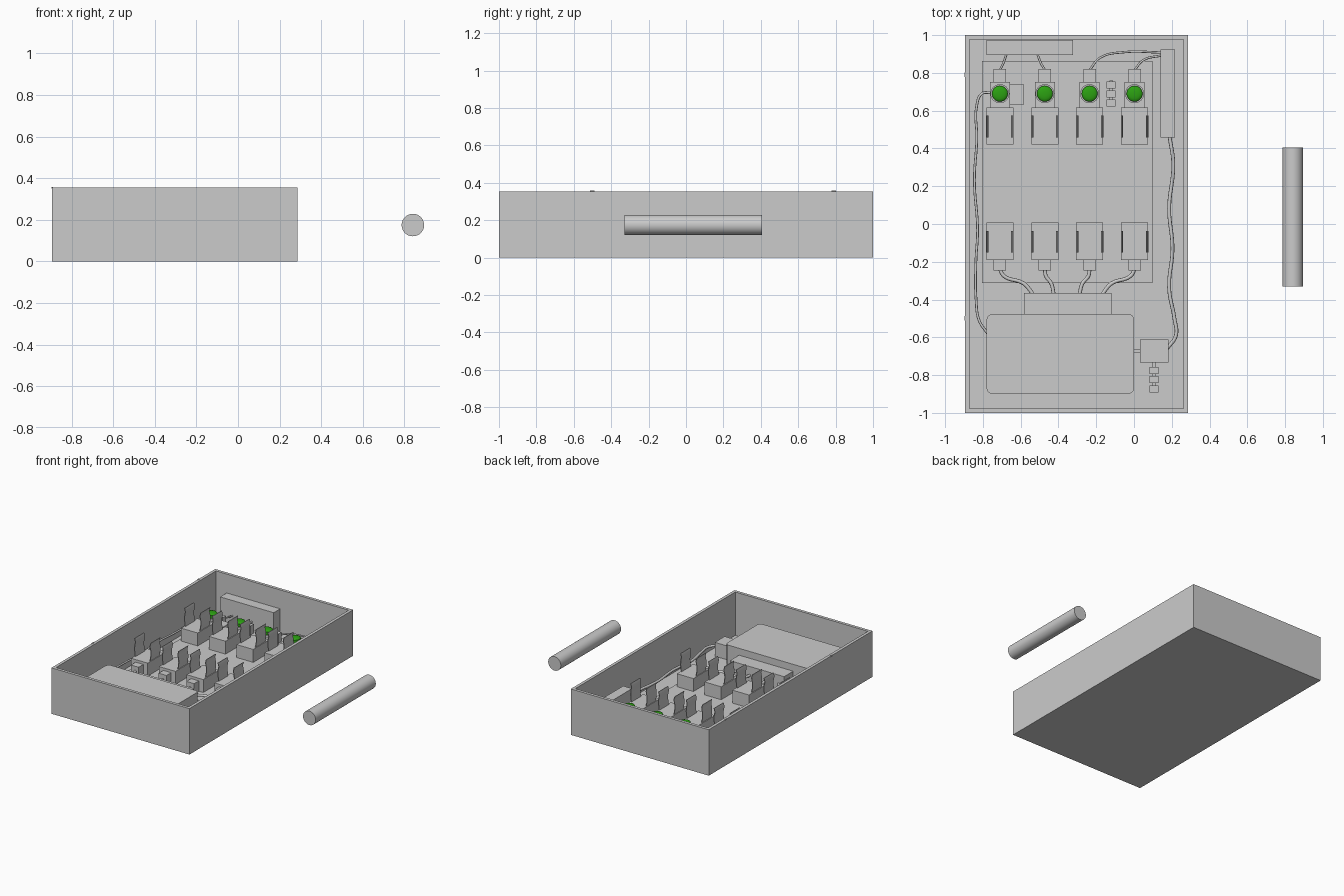
import bpy, bmesh, math
from mathutils import Vector

if "Cube" in bpy.data.objects:
    bpy.data.objects.remove(bpy.data.objects["Cube"])


def make(name, bm, smooth=False):
    bmesh.ops.recalc_face_normals(bm, faces=bm.faces)
    me = bpy.data.meshes.new(name)
    bm.to_mesh(me)
    bm.free()
    ob = bpy.data.objects.new(name, me)
    bpy.context.collection.objects.link(ob)
    if smooth:
        bpy.ops.object.select_all(action='DESELECT')
        ob.select_set(True)
        bpy.context.view_layer.objects.active = ob
        bpy.ops.object.shade_smooth_by_angle(angle=math.radians(35))
    return ob


def box(name, x0, x1, y0, y1, z0, z1, round_corners=0):
    bm = bmesh.new()
    bmesh.ops.create_cube(bm, size=1)
    for v in bm.verts:
        v.co = ((x0 + x1) / 2 + v.co.x * (x1 - x0),
                (y0 + y1) / 2 + v.co.y * (y1 - y0),
                (z0 + z1) / 2 + v.co.z * (z1 - z0))
    if round_corners:
        upright = [e for e in bm.edges
                   if abs(e.verts[0].co.z - e.verts[1].co.z) > 0.01]
        bmesh.ops.bevel(bm, geom=upright, offset=round_corners, segments=6,
                        affect='EDGES', profile=0.5)
    return make(name, bm, bool(round_corners))


def lathe(name, profile, center, axis='Z', seg=32):
    """Turn (radius, height) rings into a closed solid."""
    bm = bmesh.new()
    rings = []
    for r, h in profile:
        ring = []
        for i in range(seg):
            a = 2 * math.pi * i / seg
            u, w = r * math.cos(a), r * math.sin(a)
            co = Vector((u, w, h)) if axis == 'Z' else Vector((u, h, w))
            ring.append(bm.verts.new(co + Vector(center)))
        rings.append(ring)
    for a, b in zip(rings, rings[1:]):
        for i in range(seg):
            j = (i + 1) % seg
            bm.faces.new((a[i], a[j], b[j], b[i]))
    bm.faces.new(rings[0])
    bm.faces.new(rings[-1])
    return make(name, bm, True)


def wire(name, points, r=0.008):
    cu = bpy.data.curves.new(name, 'CURVE')
    cu.dimensions = '3D'
    cu.bevel_depth = r
    cu.bevel_resolution = 2
    cu.resolution_u = 6
    cu.use_fill_caps = True
    sp = cu.splines.new('BEZIER')
    sp.bezier_points.add(len(points) - 1)
    for p, co in zip(sp.bezier_points, points):
        p.co = co
        p.handle_left_type = p.handle_right_type = 'AUTO'
    ob = bpy.data.objects.new(name, cu)
    bpy.context.collection.objects.link(ob)
    return ob


def spring_clip(name, cx, side, y0, y1):
    """Bent sheet that bows out around the cartridge and flares at the tip."""
    path = [(0.060, 0.145), (0.064, 0.17), (0.0675, 0.20), (0.0665, 0.23),
            (0.061, 0.255), (0.060, 0.265), (0.067, 0.29)]
    outline = path + [(x + 0.005, z) for x, z in reversed(path)]
    bm = bmesh.new()
    ends = [[bm.verts.new((cx + side * x, y, z)) for x, z in outline]
            for y in (y0, y1)]
    n = len(outline)
    for i in range(n):
        j = (i + 1) % n
        bm.faces.new((ends[0][i], ends[0][j], ends[1][j], ends[1][i]))
    for k in range(len(path) - 1):
        for e in ends:
            bm.faces.new((e[k], e[k + 1], e[n - 2 - k], e[n - 1 - k]))
    return make(name, bm, True)


def bead_string(name, cx, tops, width, z0, z1):
    """Three small blocks joined by a narrow stem."""
    for i, t in enumerate(tops):
        box(f"{name}_block_{i}", cx - width / 2, cx + width / 2, t - 0.037, t, z0, z1)
    box(f"{name}_stem", cx - 0.009, cx + 0.009, tops[-1] - 0.03, tops[0] + 0.005,
        z0 + 0.005, z1 - 0.01)


# Open tray: outer shell, rim, inner walls and floor
FLOOR, BOARD = 0.02, 0.05
bm = bmesh.new()
loops = []
for inset, z in ((0, 0), (0, 0.355), (0.023, 0.355), (0.023, FLOOR)):
    x0, x1, y = -0.895 + inset, 0.285 - inset, 1 - inset
    loops.append([bm.verts.new((px, py, z))
                  for px, py in ((x0, -y), (x1, -y), (x1, y), (x0, y))])
for a, b in zip(loops, loops[1:]):
    for i in range(4):
        j = (i + 1) % 4
        bm.faces.new((a[i], a[j], b[j], b[i]))
bm.faces.new(loops[0])
bm.faces.new(loops[-1])
make("tray", bm)

# Tiny hinge pins on the left rim
for i, y in enumerate((-0.5, 0.79)):
    lathe(f"hinge_pin_{i}", [(0.005, -0.012), (0.005, 0.012)],
          (-0.893, y, 0.354), 'Y', 12)

# Loose cartridge beside the tray
lathe("cartridge", [(0.054, -0.33), (0.054, 0.405)], (0.841, 0, 0.175), 'Y', 48)

# Mounting board
box("mounting_board", -0.805, 0.098, -0.313, 0.864, FLOOR, BOARD)

green = bpy.data.materials.new("green_lamp")
green.diffuse_color = (0.025, 0.36, 0.006, 1)
green.use_nodes = True
green.node_tree.nodes["Principled BSDF"].inputs["Base Color"].default_value = green.diffuse_color

# Four columns of holders, clips, lamps and plugs
columns = (-0.71, -0.472, -0.235, 0.003)
for i, cx in enumerate(columns):
    for row, y0 in (("rear", 0.42), ("front", -0.19)):
        box(f"{row}_holder_{i}", cx - 0.071, cx + 0.071, y0, y0 + 0.197, BOARD, 0.15)
        for s in (-1, 1):
            spring_clip(f"{row}_clip_{i}_{s}", cx, s, y0 + 0.038, y0 + 0.154)
    box(f"front_plug_{i}", cx - 0.033, cx + 0.033, -0.247, -0.188, BOARD, 0.13)
    box(f"rear_plug_{i}", cx - 0.033, cx + 0.033, 0.753, 0.82, BOARD, 0.12)
    box(f"lamp_base_{i}", cx - 0.053, cx + 0.053, 0.617, 0.753, BOARD, 0.14)
    lathe(f"lamp_ring_{i}", [(0.05, 0), (0.05, 0.018)], (cx, 0.69, 0.14))
    lamp = lathe(f"lamp_{i}", [(0.042, 0), (0.042, 0.027), (0.038, 0.032),
                               (0.027, 0.036), (0.012, 0.038)], (cx, 0.69, 0.155))
    lamp.data.materials.append(green)

# Battery case, terminal block and other modules
box("battery_case", -0.78, 0.0, -0.899, -0.477, FLOOR, 0.213, 0.03)
box("battery_terminal", -0.583, -0.119, -0.477, -0.366, FLOOR, 0.16)
box("rear_module", -0.78, -0.322, 0.896, 0.975, FLOOR, 0.21)
box("side_module", 0.14, 0.216, 0.459, 0.925, FLOOR, 0.19)
box("lamp_side_block", -0.657, -0.586, 0.63, 0.742, BOARD, 0.12)
box("charge_box", 0.032, 0.182, -0.732, -0.612, FLOOR, 0.127)
box("charge_link", 0.0, 0.032, -0.68, -0.663, 0.07, 0.087)
bead_string("board_beads", -0.121, (0.755, 0.707, 0.66), 0.048, BOARD, 0.09)
bead_string("charge_beads", 0.107, (-0.757, -0.806, -0.855), 0.048, FLOOR + 0.02, 0.09)
box("charge_bead_lead", 0.098, 0.116, -0.76, -0.732, 0.05, 0.075)

# Short wires from front plugs to the battery terminal
for i, (cx, tx) in enumerate(zip(columns, (-0.535, -0.425, -0.288, -0.167))):
    d = tx - cx
    wire(f"front_wire_{i}", [(cx, -0.24, 0.09), (cx + d * 0.12, -0.275, 0.09),
                             (cx + d * 0.72, -0.315, 0.09), (tx, -0.37, 0.09)], 0.01)

# Wires from rear plugs to the rear and side modules
for i, (cx, tx) in enumerate(((-0.71, -0.675), (-0.472, -0.512))):
    wire(f"rear_wire_{i}", [(cx, 0.815, 0.09), ((cx + tx) / 2, 0.85, 0.09),
                            (tx, 0.9, 0.09)], 0.006)
wire("rear_wire_2", [(-0.235, 0.815, 0.09), (-0.18, 0.88, 0.09),
                     (-0.05, 0.91, 0.09), (0.145, 0.908, 0.09)], 0.006)
wire("rear_wire_3", [(0.003, 0.815, 0.09), (0.05, 0.868, 0.09),
                     (0.145, 0.892, 0.09)], 0.006)

# Long wavy wires along the left and right sides
wire("left_wire", [(x, y, 0.1) for x, y in
                   ((-0.755, 0.695), (-0.805, 0.69), (-0.832, 0.63), (-0.832, 0.45),
                    (-0.845, 0.23), (-0.828, -0.03), (-0.837, -0.2), (-0.836, -0.4),
                    (-0.82, -0.51), (-0.775, -0.58))], 0.007)
wire("right_wire", [(x, y, 0.09) for x, y in
                    ((0.188, 0.465), (0.208, 0.32), (0.186, 0.08), (0.204, -0.13),
                     (0.186, -0.34), (0.214, -0.5), (0.222, -0.59), (0.175, -0.66))], 0.01)
